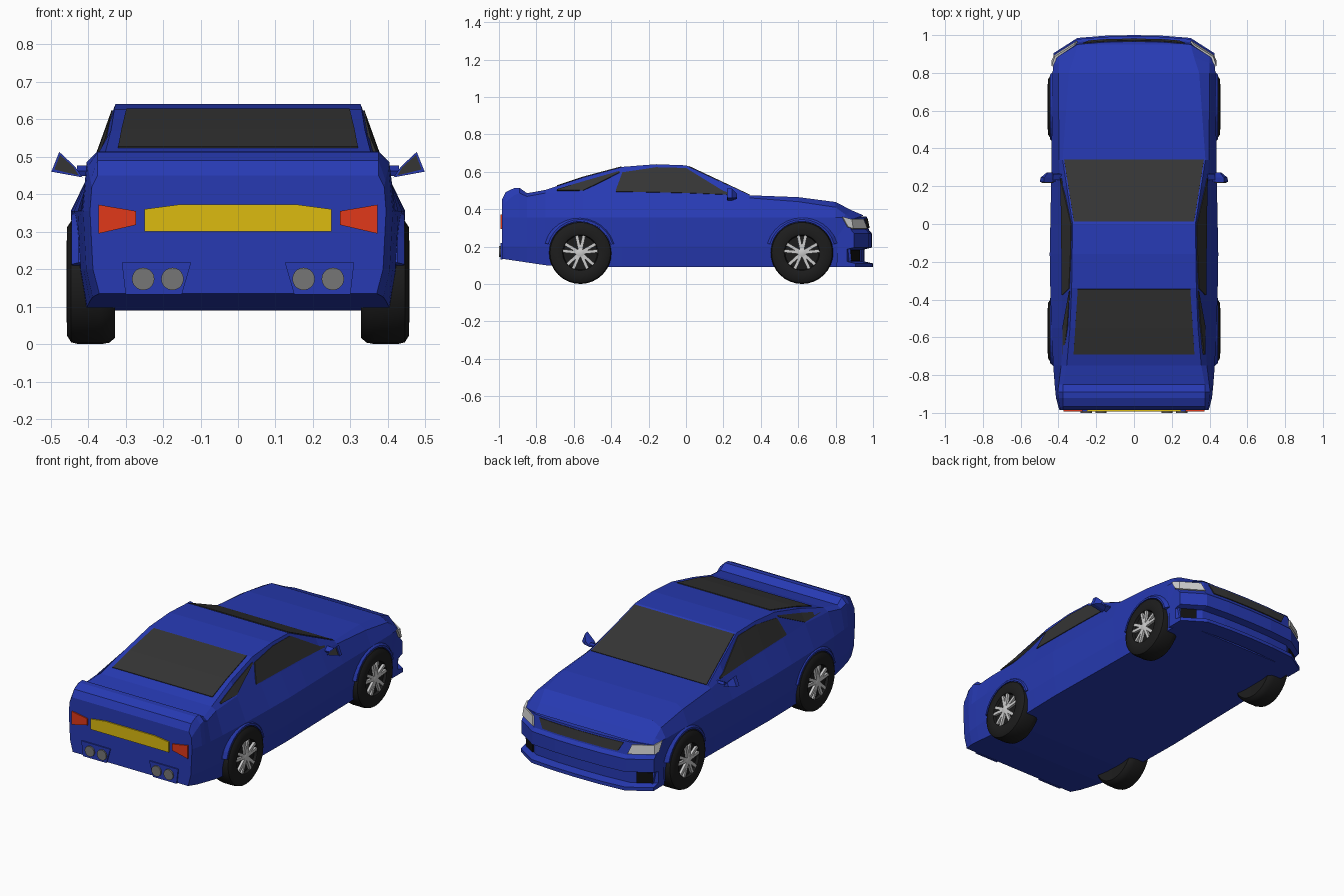
import bpy, bmesh, math
from mathutils import Vector, Matrix

if "Cube" in bpy.data.objects:
    bpy.data.objects.remove(bpy.data.objects["Cube"])


def material(name, r, g, b):
    m = bpy.data.materials.new(name)
    m.diffuse_color = (r, g, b, 1)
    m.use_nodes = True
    m.node_tree.nodes["Principled BSDF"].inputs["Base Color"].default_value = m.diffuse_color
    return m


BLUE = material("blue_paint", 0.02, 0.042, 0.45)
GLASS = material("dark_glass", 0.035, 0.035, 0.035)
RUBBER = material("rubber", 0.012, 0.012, 0.012)
BLACK = material("black", 0.005, 0.005, 0.005)
SILVER = material("silver", 0.6, 0.6, 0.62)
STEEL = material("steel", 0.18, 0.18, 0.18)
YELLOW = material("yellow", 0.72, 0.5, 0.005)
RED = material("red", 0.75, 0.04, 0.01)


def finish(name, bm, mat, mirror=False, solid=0, smooth=False):
    bmesh.ops.recalc_face_normals(bm, faces=bm.faces[:])
    me = bpy.data.meshes.new(name)
    bm.to_mesh(me)
    bm.free()
    ob = bpy.data.objects.new(name, me)
    bpy.context.collection.objects.link(ob)
    me.materials.append(mat)
    if solid:
        s = ob.modifiers.new("thickness", "SOLIDIFY")
        s.thickness, s.offset = solid, 0
    if mirror:
        ob.modifiers.new("mirror", "MIRROR")
    if smooth:
        bpy.ops.object.select_all(action="DESELECT")
        ob.select_set(True)
        bpy.context.view_layer.objects.active = ob
        bpy.ops.object.shade_smooth_by_angle(angle=math.radians(35))
    return ob


def loft(rings, strip_caps=False):
    """Skin closed rings; caps are n-gons or left-right strips."""
    bm = bmesh.new()
    vs = [[bm.verts.new(p) for p in ring] for ring in rings]
    n = len(rings[0])
    for a, b in zip(vs, vs[1:]):
        for i in range(n):
            j = (i + 1) % n
            bm.faces.new((a[i], a[j], b[j], b[i]))
    for cap in (vs[0], vs[-1]):
        if strip_caps:
            for i in range(n // 2 - 1):
                bm.faces.new((cap[i], cap[i + 1], cap[n - 2 - i], cap[n - 1 - i]))
        else:
            bm.faces.new(cap)
    return bm


def strip(name, row_a, row_b, mat, mirror=False, thick=0.008):
    bm = bmesh.new()
    a = [bm.verts.new(p) for p in row_a]
    b = [bm.verts.new(p) for p in row_b]
    for i in range(len(a) - 1):
        bm.faces.new((a[i], a[i + 1], b[i + 1], b[i]))
    return finish(name, bm, mat, mirror, thick)


def curve(table, t):
    if t <= table[0][0]:
        return table[0][1]
    for (a, u), (b, v) in zip(table, table[1:]):
        if t <= b:
            return u + (v - u) * (t - a) / (b - a)
    return table[-1][1]


# Body guide curves along the length: roof line, belt line, side, floor
ROOF_Z = [(-.985, .45), (-.965, .49), (-.92, .512), (-.89, .514), (-.85, .485), (-.75, .503), (-.55, .57),
          (-.34, .626), (-.16, .64), (0, .634), (.34, .474), (.6, .464), (.8, .438), (.965, .366)]
ROOF_X = [(-.985, .375), (-.85, .375), (-.69, .345), (-.34, .33), (0, .325), (.34, .378), (.8, .345), (.965, .30)]
BELT_Z = [(-.985, .42), (-.9, .49), (-.85, .468), (-.69, .497), (-.34, .487), (.25, .474), (.34, .46),
          (.6, .44), (.8, .41), (.965, .345)]
BELT_X = [(-.985, .39), (-.9, .405), (-.69, .378), (.2, .387), (.34, .397), (.8, .40), (.965, .40)]
SIDE_X = [(-.985, .395), (-.93, .412), (-.8, .425), (-.57, .437), (-.2, .447), (.3, .437), (.62, .434), (.85, .43),
          (.965, .425)]
FLOOR_Z = [(-.985, .135), (-.75, .10), (-.6, .09), (1, .09)]
PLAN = [(0, 1), (.15, .997), (.3, .985), (.42, .91), (.44, .89)]
STATIONS = [-.985, -.965, -.92, -.89, -.85, -.75, -.55, -.34, -.16, 0, .2, .34, .6, .8, .9, .965]


def section(y):
    s = max(0, min(1, (y - .8) / .165))
    xs = curve(SIDE_X, y)
    half = [(curve(ROOF_X, y), curve(ROOF_Z, y)), (curve(BELT_X, y), curve(BELT_Z, y)),
            (xs, min(.355, curve(BELT_Z, y) - .015)), (xs - .008, .2), (xs - .025, curve(FLOOR_Z, y))]
    right = [Vector((x, y - s * (1 - curve(PLAN, x)), z)) for x, z in half]
    return right + [Vector((-p.x, p.y, p.z)) for p in reversed(right)]


finish("body", loft([section(y) for y in STATIONS], True), BLUE)

# Nose and bumper: one profile swept along the plan curve
NOSE = [(-.1, .09), (0, .09), (0, .11), (-.045, .12), (-.045, .185), (-.006, .195), (-.006, .27),
        (-.022, .288), (-.034, .36), (-.09, .36)]
XS = (-.425, -.3, -.15, 0, .15, .3, .425)
finish("front_bumper", loft([[(x, curve(PLAN, abs(x)) + d, z - (.02 if z > .3 and abs(x) > .4 else 0))
                              for d, z in NOSE] for x in XS]), BLUE)


def nose_row(xs, d, z):
    return [(x, curve(PLAN, abs(x)) + d, z) for x in xs]


strip("grille", nose_row((-.24, -.15, 0, .15, .24), -.022, .298),
      nose_row((-.27, -.15, 0, .15, .27), -.032, .35), GLASS)
strip("bumper_vents", nose_row((.33, .405), -.04, .122), nose_row((.33, .405), -.04, .182), BLACK, True)
strip("headlights", nose_row((.30, .42), -.02, .295) + [(.43, .865, .305)],
      nose_row((.315, .415), -.03, .345) + [(.43, .835, .358)], SILVER, True, .012)


# Glass follows the body surface
def side_point(y, t):
    s = section(y)
    return s[0].lerp(s[1], t)


def side_glass(name, y0, y1, top, bottom):
    ys = [y0] + [y for y in STATIONS if y0 < y < y1] + [y1]
    strip(name, [side_point(y, curve(top, y)) for y in ys], [side_point(y, curve(bottom, y)) for y in ys],
          GLASS, True)


side_glass("front_side_windows", -.375, .24, [(-.375, .9), (-.335, .12), (0, .1), (.24, .8)], [(0, .96)])
side_glass("rear_side_windows", -.69, -.355, [(-.69, .7), (-.55, .3), (-.355, .14)],
           [(-.69, .9), (-.39, .95), (-.355, .2)])


def cross_glass(name, ys, widths):
    rows = [[(sx * w, y, curve(ROOF_Z, y)) for y, w in zip(ys, widths)] for sx in (-1, 1)]
    strip(name, rows[0], rows[1], GLASS)


cross_glass("windshield", (.012, .34), (.318, .37))
cross_glass("rear_window", (-.69, -.55, -.345), (.32, .311, .298))


# Rear lamps, centre panel and exhausts
def rear_panel(name, bottom, top, mat, mirror=False):
    strip(name, [(x, -.986, z) for x, z in bottom], [(x, -.986, z) for x, z in top], mat, mirror, .012)


rear_panel("rear_centre_panel", [(-.25, .30), (-.16, .30), (.16, .30), (.25, .30)],
           [(-.25, .36), (-.16, .372), (.16, .372), (.25, .36)], YELLOW)
rear_panel("tail_lights", [(.272, .318), (.372, .295)], [(.272, .355), (.372, .372)], RED, True)
rear_panel("exhaust_surrounds", [(.15, .132), (.30, .132)], [(.125, .218), (.31, .218)], BLUE, True)

for i, x in enumerate((.175, .253)):
    bm = bmesh.new()
    bmesh.ops.create_cone(bm, cap_ends=True, segments=20, radius1=.03, radius2=.03, depth=.1,
                          matrix=Matrix.Translation((x, -.95, .174)) @ Matrix.Rotation(math.pi / 2, 4, "X"))
    finish(f"exhaust_pipes_{i + 1}", bm, STEEL, True, smooth=True)

# Door mirrors
QUAD = [(.415, .445), (.435, .474), (.477, .513), (.498, .46)]
centre = Vector((.44, .462))
shell = []
for y, k in ((.222, 1), (.245, .95), (.272, .4)):
    shell.append([(centre.x + (x - centre.x) * k, y, centre.y + (z - centre.y) * k) for x, z in QUAD])
finish("mirror_shells", loft(shell), BLUE, True)
strip("mirror_glass", [(.425, .221, .45), (.49, .221, .466)], [(.438, .221, .472), (.475, .221, .505)],
      GLASS, True, .006)
strip("mirror_stalks", [(.375, .235, .455), (.43, .235, .455)], [(.375, .265, .47), (.43, .265, .47)],
      BLUE, True, .015)


# Wheels
def lathe(name, profile, y, mat, sides=32):
    rings = []
    for i in range(sides):
        a = 2 * math.pi * i / sides
        rings.append([(x, y + r * math.cos(a), .167 + r * math.sin(a)) for r, x in profile])
    bm = bmesh.new()
    vs = [[bm.verts.new(p) for p in ring] for ring in rings]
    for i in range(sides):
        a, b = vs[i], vs[(i + 1) % sides]
        for j in range(len(profile) - 1):
            bm.faces.new((a[j], a[j + 1], b[j + 1], b[j]))
    for j in (0, -1):
        bm.faces.new([ring[j] for ring in vs])
    return finish(name, bm, mat, True, smooth=True)


TYRE = [(.10, .335), (.15, .328), (.163, .343), (.167, .365), (.167, .425), (.162, .445), (.145, .456),
        (.105, .457), (.095, .453), (.09, .438)]
for end, y in (("rear", -.565), ("front", .62)):
    lathe(f"{end}_tyres", TYRE, y, RUBBER)
    lathe(f"{end}_hubs", [(.022, .43), (.022, .452), (.012, .455)], y, SILVER, 16)
    bm = bmesh.new()
    for i in range(10):
        a = math.radians(72 * (i // 2) + (12 if i % 2 else -12) + 90)
        m = (Matrix.Translation((.445, y, .167)) @ Matrix.Rotation(a, 4, "X")
             @ Matrix.Translation((0, .053, 0)) @ Matrix.Diagonal((.014, .08, .017, 1)))
        made = bmesh.ops.create_cube(bm, size=1, matrix=m)
    finish(f"{end}_spokes", bm, SILVER, True)
    # Arch lip over the wheel
    arch = []
    for i in range(13):
        a = math.radians(15 + 150 * i / 12)
        arch.append([(x, y + r * math.cos(a), .167 + r * math.sin(a))
                     for r, x in ((.165, .40), (.168, .444), (.178, .444), (.195, .425), (.195, .40))])
    finish(f"{end}_arches", loft(arch), BLUE, True)
